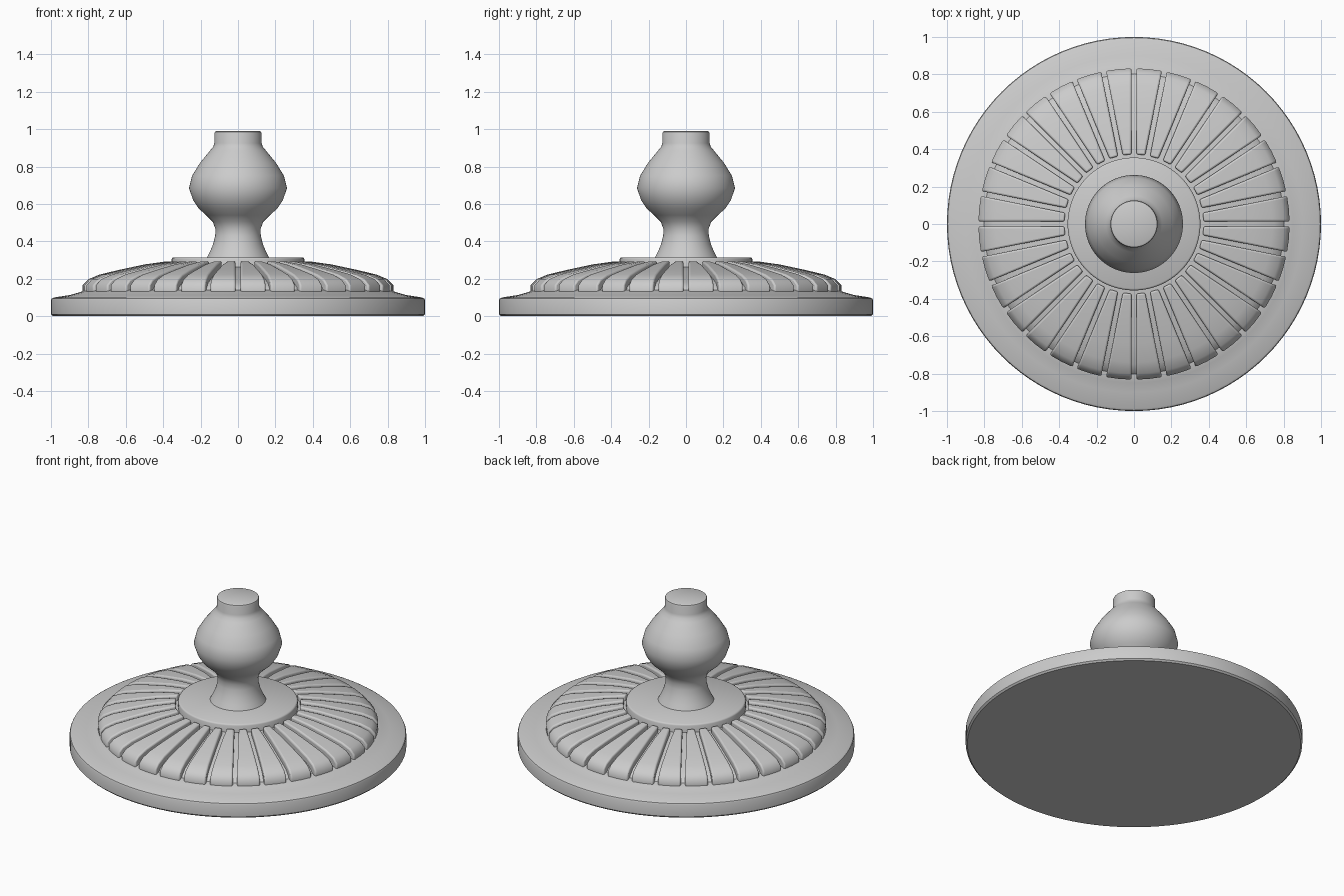
import bpy, bmesh, math

cube = bpy.data.objects.get("Cube")
if cube:
    bpy.data.objects.remove(cube, do_unlink=True)

grey = bpy.data.materials.new("plain grey")
grey.use_nodes = True
color = (0.6, 0.6, 0.6, 1)
grey.diffuse_color = color
grey.node_tree.nodes["Principled BSDF"].inputs["Base Color"].default_value = color


def finish(name, bm, angle):
    bmesh.ops.recalc_face_normals(bm, faces=bm.faces)
    mesh = bpy.data.meshes.new(name)
    bm.to_mesh(mesh)
    bm.free()
    mesh.materials.append(grey)
    obj = bpy.data.objects.new(name, mesh)
    bpy.context.collection.objects.link(obj)
    bpy.ops.object.select_all(action='DESELECT')
    obj.select_set(True)
    bpy.context.view_layer.objects.active = obj
    bpy.ops.object.shade_smooth_by_angle(angle=math.radians(angle))
    return obj


def lathe(name, profile, steps=96, angle=35):
    """Turn a (radius, height) profile about z; both ends are capped."""
    bm = bmesh.new()
    rings = []
    for r, z in profile:
        rings.append([bm.verts.new((r * math.cos(a), r * math.sin(a), z))
                      for a in (2 * math.pi * i / steps for i in range(steps))])
    for low, high in zip(rings, rings[1:]):
        for i in range(steps):
            j = (i + 1) % steps
            bm.faces.new((low[i], low[j], high[j], high[i]))
    bm.faces.new(rings[0])
    bm.faces.new(rings[-1])
    return finish(name, bm, angle)


# Round base plate with a soft rim
lathe("base_plate", [(0.99, 0), (1, 0.01), (1, 0.085), (0.996, 0.094), (0.985, 0.1),
                     (0.9, 0.113), (0.85, 0.127), (0.81, 0.14)])

# Dome seen in the grooves between the ribs
lathe("dome", [(0.81, 0.13), (0.79, 0.155), (0.75, 0.18), (0.64, 0.208),
               (0.5, 0.24), (0.36, 0.262)])

# Flat collar round the foot of the knob
lathe("collar", [(0.355, 0.24), (0.355, 0.305), (0.352, 0.311), (0.345, 0.315)])

# Turned knob: flared neck, bulb and short top stub
lathe("knob", [(0.168, 0.31), (0.15, 0.345), (0.133, 0.385), (0.122, 0.43),
               (0.12, 0.465), (0.135, 0.505), (0.17, 0.54), (0.21, 0.575),
               (0.24, 0.62), (0.262, 0.685), (0.245, 0.752), (0.203, 0.82),
               (0.15, 0.885), (0.133, 0.905), (0.126, 0.925),
               (0.126, 0.978), (0.123, 0.986), (0.115, 0.99)], angle=40)

# Ring of raised tapered ribs, separated by grooves of even width
COUNT, GAP, COLUMNS = 32, 0.026, 2
RIB = [(0.372, 0.295), (0.5, 0.277), (0.64, 0.247), (0.74, 0.223),
       (0.8, 0.198), (0.832, 0.165)]
bm = bmesh.new()
for k in range(COUNT):
    middle = 2 * math.pi * (k + 0.5) / COUNT

    def row(r, z):
        half = math.pi / COUNT - GAP / 2 / r
        angles = [middle + half * (2 * c / COLUMNS - 1) for c in range(COLUMNS + 1)]
        return [bm.verts.new((r * math.cos(a), r * math.sin(a), z)) for a in angles]

    top = [row(r, z) for r, z in RIB]
    under = [row(r, max(z - 0.07, 0.12)) for r, z in RIB]
    for i in range(len(RIB) - 1):
        for c in range(COLUMNS):
            for s in (top, under):
                bm.faces.new((s[i][c], s[i][c + 1], s[i + 1][c + 1], s[i + 1][c]))
        for c in (0, -1):
            bm.faces.new((top[i][c], top[i + 1][c], under[i + 1][c], under[i][c]))
    for i in (0, -1):
        for c in range(COLUMNS):
            bm.faces.new((top[i][c], top[i][c + 1], under[i][c + 1], under[i][c]))
ribs = finish("ribs", bm, 45)
bevel = ribs.modifiers.new("soft edges", 'BEVEL')
bevel.width = 0.01
bevel.segments = 3
bevel.limit_method = 'ANGLE'
bevel.angle_limit = math.radians(45)
